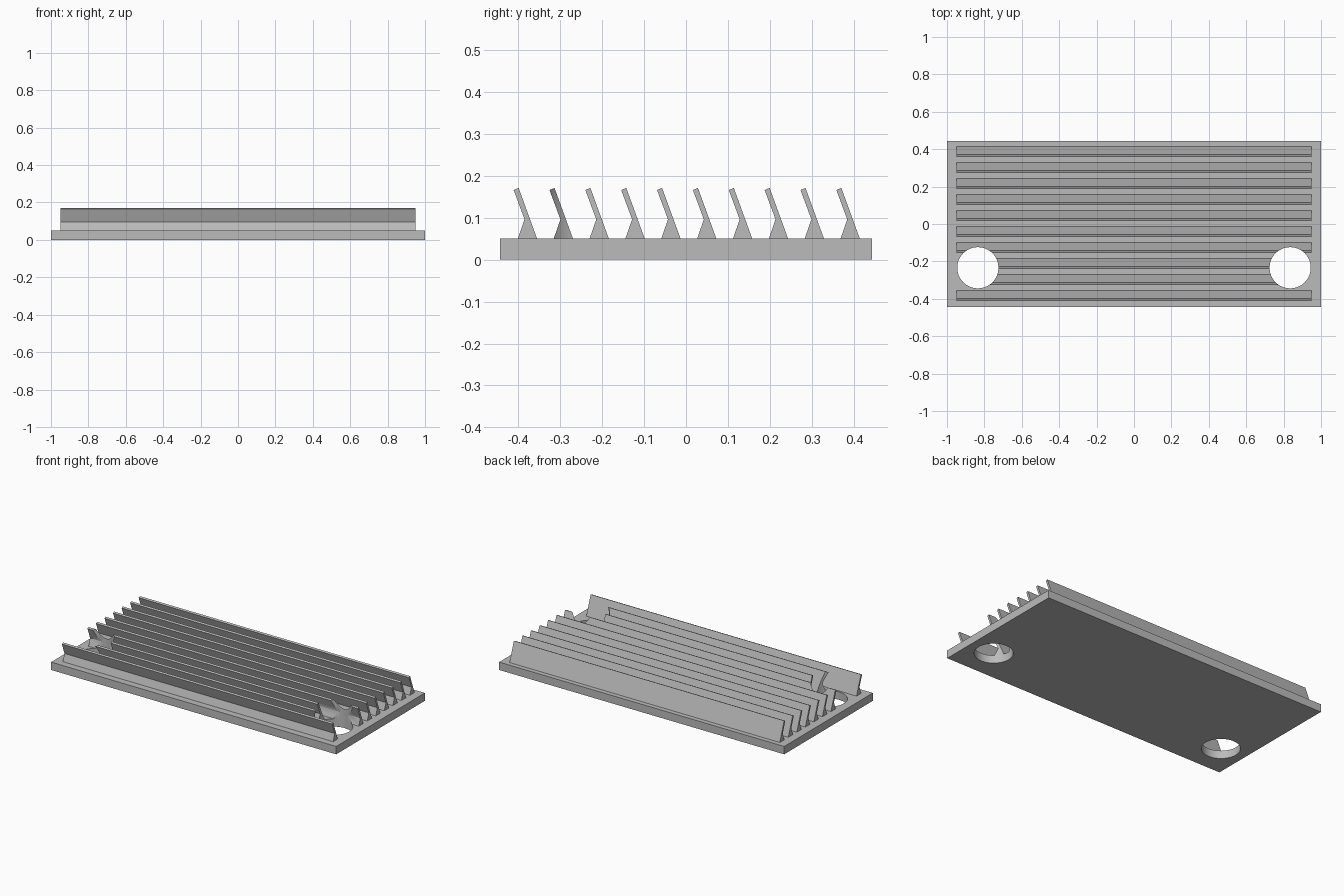
import bpy
import math

cube = bpy.data.objects.get("Cube")
if cube:
    bpy.data.objects.remove(cube, do_unlink=True)

grey = bpy.data.materials.new("plain_grey")
grey.use_nodes = True
colour = (0.5, 0.5, 0.5, 1)
grey.diffuse_color = colour
grey.node_tree.nodes["Principled BSDF"].inputs["Base Color"].default_value = colour

HOLE_X, HOLE_Y, HOLE_R = 0.835, -0.234, 0.11
BASE_TOP = 0.05
FIN_PITCH = 0.0855


def extrude_profile(name, profile, half_length):
    """Extrude a closed (y, z) profile along x."""
    n = len(profile)
    verts = [(x, y, z) for x in (-half_length, half_length) for y, z in profile]
    faces = [tuple(reversed(range(n))), tuple(range(n, 2 * n))]
    faces += [(i, (i + 1) % n, n + (i + 1) % n, n + i) for i in range(n)]
    mesh = bpy.data.meshes.new(name)
    mesh.from_pydata(verts, [], faces)
    mesh.materials.append(grey)
    obj = bpy.data.objects.new(name, mesh)
    bpy.context.collection.objects.link(obj)
    return obj


# Screw hole cutters
cutters = []
for side in (-1, 1):
    bpy.ops.mesh.primitive_cylinder_add(
        vertices=64, radius=HOLE_R, depth=1, location=(side * HOLE_X, HOLE_Y, 0))
    cutter = bpy.context.object
    cutter.name = "hole_cutter"
    cutter.hide_render = True
    cutter.data.materials.append(grey)
    cutters.append(cutter)


def cut_holes(obj):
    bpy.ops.object.select_all(action='DESELECT')
    obj.select_set(True)
    bpy.context.view_layer.objects.active = obj
    for cutter in cutters:
        mod = obj.modifiers.new("hole", 'BOOLEAN')
        mod.operation = 'DIFFERENCE'
        mod.solver = 'EXACT'
        mod.object = cutter
        bpy.ops.object.modifier_apply(modifier=mod.name)
    bpy.ops.object.shade_smooth_by_angle(angle=math.radians(30))


# Base plate
plate = [(-0.444, 0), (0.444, 0), (0.444, BASE_TOP), (-0.444, BASE_TOP)]
cut_holes(extrude_profile("base_plate", plate, 1.0))

# Slanted fins, each a wedge foot with a thin leaning blade
fin_profile = [(-0.401, BASE_TOP), (-0.355, BASE_TOP), (-0.399, 0.171),
               (-0.411, 0.166), (-0.385, 0.096)]
for i in range(10):
    shifted = [(y + i * FIN_PITCH, z) for y, z in fin_profile]
    # The two fins crossing the holes stop at the inner rims
    between_holes = i in (1, 2)
    fin = extrude_profile(f"fin_{i + 1}", shifted, HOLE_X if between_holes else 0.948)
    if i in (1, 2, 3):
        cut_holes(fin)

for cutter in cutters:
    bpy.data.objects.remove(cutter, do_unlink=True)
